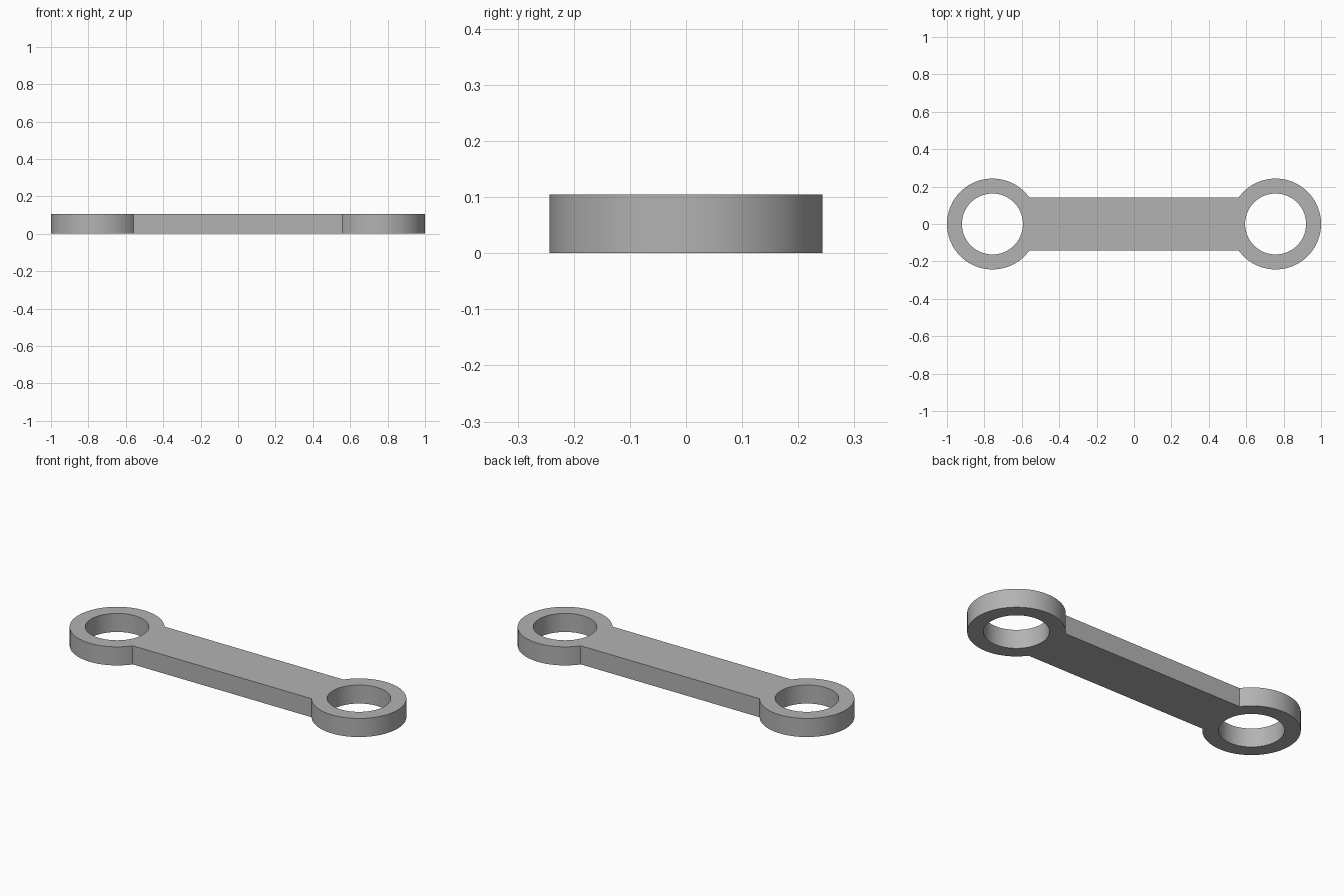
import bpy, bmesh
from math import asin, cos, sin, pi, radians

if "Cube" in bpy.data.objects:
    bpy.data.objects.remove(bpy.data.objects["Cube"])

CENTRE, OUTER, HOLE = 0.757, 0.243, 0.163
BAR_HALF, HEIGHT = 0.142, 0.105
SEGMENTS = 72


def arc(cx, radius, start, end, count):
    return [(cx + radius * cos(start + (end - start) * i / count),
             radius * sin(start + (end - start) * i / count)) for i in range(count + 1)]


def add_loop(bm, points):
    verts = [bm.verts.new((x, y, 0)) for x, y in points]
    return [bm.edges.new((a, b)) for a, b in zip(verts, verts[1:] + verts[:1])]


# Plain grey metal
metal = bpy.data.materials.new("grey metal")
metal.use_nodes = True
grey = (0.45, 0.45, 0.45, 1)
metal.diffuse_color = grey
metal.node_tree.nodes["Principled BSDF"].inputs["Base Color"].default_value = grey

# Outline: two round eyes joined by the straight bar
join = asin(BAR_HALF / OUTER)
right_eye = arc(CENTRE, OUTER, join - pi, pi - join, SEGMENTS)
left_eye = [(-x, -y) for x, y in right_eye]
bm = bmesh.new()
edges = add_loop(bm, right_eye + left_eye)

# Through holes in both eyes
for side in (-1, 1):
    edges += add_loop(bm, arc(side * CENTRE, HOLE, 0, 2 * pi, SEGMENTS)[:-1])

# Fill the flat profile and raise it to full thickness
bmesh.ops.triangle_fill(bm, edges=edges, use_beauty=True)
raised = bmesh.ops.extrude_face_region(bm, geom=bm.faces[:], use_keep_orig=True)
top = [v for v in raised["geom"] if isinstance(v, bmesh.types.BMVert)]
bmesh.ops.translate(bm, verts=top, vec=(0, 0, HEIGHT))
bmesh.ops.recalc_face_normals(bm, faces=bm.faces[:])

mesh = bpy.data.meshes.new("connecting_link")
bm.to_mesh(mesh)
bm.free()
mesh.materials.append(metal)
link = bpy.data.objects.new("connecting_link", mesh)
bpy.context.collection.objects.link(link)

# Round walls smooth, rims and bar joints sharp
bpy.ops.object.select_all(action="DESELECT")
link.select_set(True)
bpy.context.view_layer.objects.active = link
bpy.ops.object.shade_smooth_by_angle(angle=radians(30))
